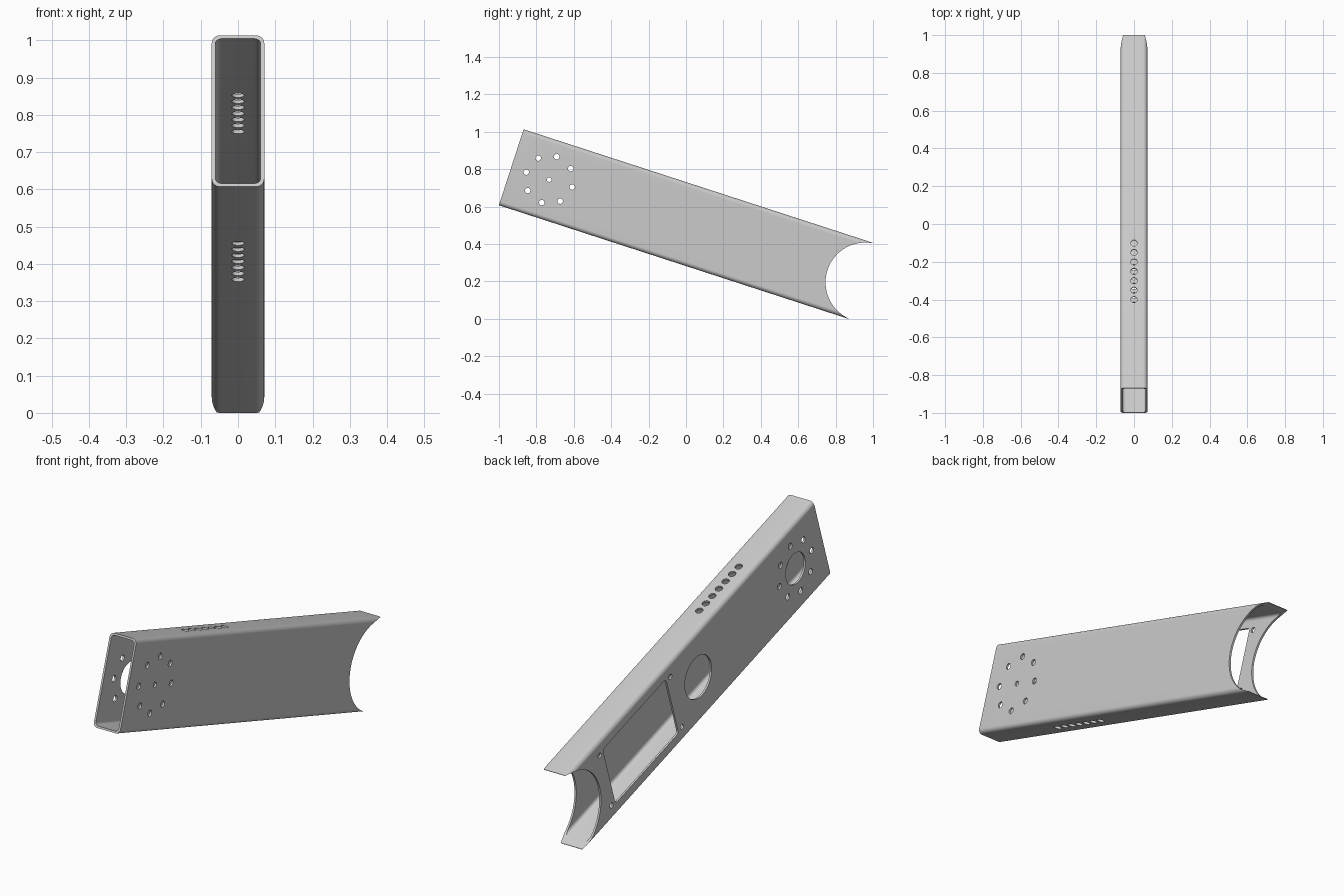
import bpy, bmesh, math
from mathutils import Matrix, Vector

cube = bpy.data.objects.get("Cube")
if cube:
    bpy.data.objects.remove(cube)

LENGTH, HEIGHT, WIDTH, WALL = 1.965, 0.427, 0.141, 0.0095
TILT = math.radians(-18)
FRONT = -LENGTH / 2


def rounded_rect(w, h, r, steps=8):
    """Corner-rounded rectangle as 2D points, counter-clockwise."""
    pts = []
    for i, (sx, sy) in enumerate([(1, 1), (-1, 1), (-1, -1), (1, -1)]):
        for k in range(steps + 1):
            a = math.pi / 2 * (i + k / steps)
            pts.append((sx * (w / 2 - r) + r * math.cos(a),
                        sy * (h / 2 - r) + r * math.sin(a)))
    return pts


def make_object(name, bm):
    bmesh.ops.recalc_face_normals(bm, faces=bm.faces)
    mesh = bpy.data.meshes.new(name)
    bm.to_mesh(mesh)
    bm.free()
    obj = bpy.data.objects.new(name, mesh)
    bpy.context.collection.objects.link(obj)
    return obj


# Hollow tube: outer and inner profiles bridged along the length and at both ends
bm = bmesh.new()
outer = rounded_rect(WIDTH, HEIGHT, 0.022)
inner = rounded_rect(WIDTH - 2 * WALL, HEIGHT - 2 * WALL, 0.016)
loops = [[bm.verts.new((x, y, z)) for x, z in prof]
         for prof, y in ((outer, FRONT), (outer, -FRONT), (inner, -FRONT), (inner, FRONT))]
n = len(outer)
for j in range(4):
    a, b = loops[j], loops[(j + 1) % 4]
    for i in range(n):
        k = (i + 1) % n
        bm.faces.new((a[i], a[k], b[k], b[i]))
tube = make_object("arm_tube", bm)

# Cutters, collected in one mesh
cut = bmesh.new()


def side_hole(along, h, r, x0=-0.1, x1=0.1, seg=32):
    m = (Matrix.Translation(((x0 + x1) / 2, FRONT + along, h))
         @ Matrix.Rotation(math.pi / 2, 4, 'Y'))
    bmesh.ops.create_cone(cut, cap_ends=True, segments=seg, radius1=r, radius2=r,
                          depth=x1 - x0, matrix=m)


# Bolt circle through both sides, pin hole on the left, bore on the right
hub = HEIGHT / 2
for i in range(8):
    a = i * math.pi / 4
    side_hole(hub + 0.129 * math.cos(a), 0.129 * math.sin(a), 0.0145)
side_hole(hub, 0, 0.0125, x0=0.03)
side_hole(hub, 0, 0.075, x1=-0.03, seg=64)

# Large middle opening on the right
side_hole(0.99, 0, 0.102, x1=-0.03, seg=64)

# Window with its four screw holes on the right
W0, W1 = 1.198, 1.702
ring = [cut.verts.new((-0.1, FRONT + (W0 + W1) / 2 + y, z))
        for y, z in rounded_rect(W1 - W0, 0.312, 0.018)]
face = cut.faces.new(ring)
ext = bmesh.ops.extrude_face_region(cut, geom=[face], use_keep_orig=True)
bmesh.ops.translate(cut, vec=Vector((0.07, 0, 0)),
                    verts=[g for g in ext["geom"] if isinstance(g, bmesh.types.BMVert)])
for along in (W0 - 0.031, W1 + 0.028):
    for h in (-0.144, 0.144):
        side_hole(along, h, 0.0125, x1=-0.03)

# Row of holes through top and bottom
for i in range(7):
    bmesh.ops.create_cone(cut, cap_ends=True, segments=32, radius1=0.017, radius2=0.017, depth=0.6,
                          matrix=Matrix.Translation((0, FRONT + 0.65 + (i - 3) * 0.0525, 0)))

# Curved saddle at the back end
side_hole(LENGTH + 0.026, 0, 0.213, x0=-0.2, x1=0.2, seg=128)
cutter = make_object("hole_cutter", cut)
cutter.hide_render = True

# Cut the tube and bake the result
mod = tube.modifiers.new("holes", 'BOOLEAN')
mod.operation, mod.solver, mod.object = 'DIFFERENCE', 'EXACT', cutter
deps = bpy.context.evaluated_depsgraph_get()
mesh = bpy.data.meshes.new_from_object(tube.evaluated_get(deps))
tube.modifiers.clear()
tube.data = mesh
bpy.data.objects.remove(cutter)

# Tilt into place
rise = LENGTH / 2 * math.sin(-TILT) + HEIGHT / 2 * math.cos(TILT)
mesh.transform(Matrix.Translation((0, 0, rise)) @ Matrix.Rotation(TILT, 4, 'X'))

# Grey material
grey = bpy.data.materials.new("light_grey")
grey.use_nodes = True
colour = (0.6, 0.6, 0.6, 1)
grey.diffuse_color = colour
grey.node_tree.nodes["Principled BSDF"].inputs["Base Color"].default_value = colour
mesh.materials.clear()
mesh.materials.append(grey)

bpy.ops.object.select_all(action='DESELECT')
tube.select_set(True)
bpy.context.view_layer.objects.active = tube
bpy.ops.object.shade_smooth_by_angle(angle=math.radians(30))
